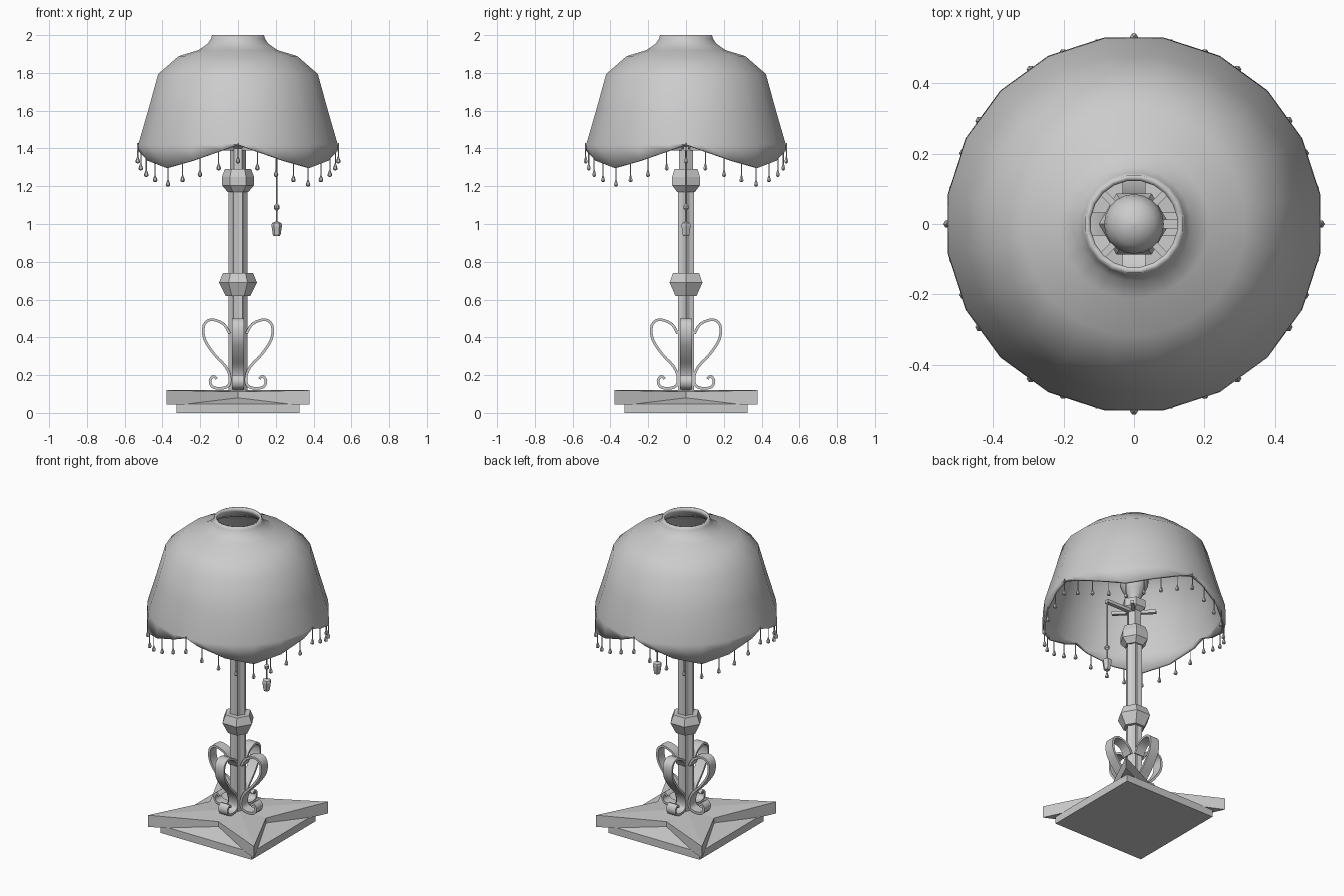
import bpy, bmesh, math
from mathutils import Vector, Matrix

if "Cube" in bpy.data.objects:
    bpy.data.objects.remove(bpy.data.objects["Cube"])


def add_mesh(name, bm, smooth=False):
    bmesh.ops.remove_doubles(bm, verts=bm.verts, dist=1e-5)
    bmesh.ops.recalc_face_normals(bm, faces=bm.faces)
    me = bpy.data.meshes.new(name)
    bm.to_mesh(me)
    bm.free()
    ob = bpy.data.objects.new(name, me)
    bpy.context.collection.objects.link(ob)
    if smooth:
        bpy.context.view_layer.objects.active = ob
        ob.select_set(True)
        bpy.ops.object.shade_smooth_by_angle(angle=math.radians(40))
        ob.select_set(False)
    return ob


def loft(bm, rings, cap=True):
    """Bridge closed rings of points, capping both ends."""
    vs = [[bm.verts.new(p) for p in ring] for ring in rings]
    n = len(vs[0])
    for a, b in zip(vs, vs[1:]):
        for i in range(n):
            bm.faces.new((a[i], a[(i + 1) % n], b[(i + 1) % n], b[i]))
    if cap:
        bm.faces.new(vs[0][::-1])
        bm.faces.new(vs[-1])


def ring(r, z, n, x=0.0, y=0.0, phase=0.0):
    return [(x + r * math.cos(phase + math.tau * i / n),
             y + r * math.sin(phase + math.tau * i / n), z) for i in range(n)]


def turned(name, profile, n, x=0.0, smooth=False):
    bm = bmesh.new()
    loft(bm, [ring(r, z, n, x) for r, z in profile])
    return add_mesh(name, bm, smooth)


# Lower base slab with sloping top
bm = bmesh.new()
loft(bm, [[(sx * h, sy * h, z) for sx, sy in ((-1, -1), (1, -1), (1, 1), (-1, 1))]
          for h, z in ((0.325, 0), (0.325, 0.048), (0.16, 0.09))])
add_mesh("base_slab", bm)

# Four-pointed upper base plate, slightly dished at the notches
bm = bmesh.new()
star = []
for k in range(8):
    a = math.radians(45 * k)
    tip = k % 2
    r = 0.378 * math.sqrt(2) if tip else 0.2
    star.append((r * math.cos(a), r * math.sin(a), 0.12 if tip else 0.112))
bot = [bm.verts.new((x, y, 0.045)) for x, y, z in star]
top = [bm.verts.new(p) for p in star]
cb, ct = bm.verts.new((0, 0, 0.045)), bm.verts.new((0, 0, 0.122))
for i in range(8):
    j = (i + 1) % 8
    bm.faces.new((bot[i], bot[j], top[j], top[i]))
    bm.faces.new((top[i], top[j], ct))
    bm.faces.new((bot[j], bot[i], cb))
add_mesh("base_star_plate", bm)

# Fluted column
bm = bmesh.new()
loft(bm, [[((0.05 if i % 2 == 0 else 0.038) * math.cos(math.tau * i / 12),
            (0.05 if i % 2 == 0 else 0.038) * math.sin(math.tau * i / 12), z)
           for i in range(12)] for z in (0.11, 1.2)])
add_mesh("column", bm)

# Hexagonal knobs and upper stem
turned("middle_knob", [(0.065, 0.62), (0.1, 0.69), (0.08, 0.74)], 6)
turned("upper_knob", [(0.055, 1.17), (0.085, 1.205), (0.085, 1.25), (0.07, 1.29)], 6)
turned("upper_stem", [(0.042, 1.28), (0.042, 1.4), (0.07, 1.42), (0.07, 1.47)], 6)

# Bulb
turned("bulb", [(0.035, 1.46), (0.04, 1.5), (0.065, 1.54), (0.082, 1.58), (0.085, 1.615),
                (0.078, 1.65), (0.06, 1.678), (0.03, 1.695), (0.004, 1.7)], 20, smooth=True)

# Small diagonal socket arms
bm = bmesh.new()
for k in range(4):
    m = Matrix.Rotation(math.radians(45 + 90 * k), 4, 'Z') @ Matrix.Translation((0.085, 0, 1.4))
    bmesh.ops.create_cube(bm, size=1, matrix=m @ Matrix.Diagonal((0.09, 0.02, 0.02, 1)))
add_mesh("socket_arms", bm)

# Scroll straps: flat strip swept along a smooth curl, four times round
path = [(0.045, 0.42), (0.075, 0.47), (0.14, 0.494), (0.18, 0.465), (0.177, 0.39), (0.125, 0.31),
        (0.065, 0.245), (0.043, 0.19), (0.05, 0.145), (0.09, 0.13), (0.135, 0.138),
        (0.148, 0.17), (0.13, 0.195), (0.113, 0.18)]
pts = [Vector(p) for p in path]
fine = []
for i in range(len(pts) - 1):
    p0, p1, p2, p3 = pts[max(i - 1, 0)], pts[i], pts[i + 1], pts[min(i + 2, len(pts) - 1)]
    for s in range(3):
        t = s / 3
        fine.append(0.5 * (2 * p1 + (p2 - p0) * t + (2 * p0 - 5 * p1 + 4 * p2 - p3) * t * t
                           + (3 * p1 - p0 - 3 * p2 + p3) * t ** 3))
fine.append(pts[-1])
for k in range(4):
    bm = bmesh.new()
    rings = []
    for i, p in enumerate(fine):
        d = (fine[min(i + 1, len(fine) - 1)] - fine[max(i - 1, 0)]).normalized()
        nrm = Vector((-d.y, d.x)) * 0.007
        a, b = p + nrm, p - nrm
        rings.append([(a.x, -0.032, a.y), (a.x, 0.032, a.y), (b.x, 0.032, b.y), (b.x, -0.032, b.y)])
    loft(bm, rings)
    bm.transform(Matrix.Rotation(math.radians(90 * k), 4, 'Z'))
    add_mesh(f"scroll_strap_{k + 1}", bm, smooth=True)

# Scalloped shade: 20 sides plus a cusp column on each axis
C9 = math.cos(math.radians(9))
cols = []
for q in range(4):
    for a, r, z in ((0, C9, 1.42), (9, 1, 1.39), (27, 1, 1.335),
                    (45, 1, 1.297), (63, 1, 1.335), (81, 1, 1.39)):
        cols.append((math.radians(a + 90 * q), r, z))
profile = [(0.139, 2.0), (0.145, 1.98), (0.162, 1.955), (0.213, 1.92), (0.318, 1.889),
           (0.428, 1.794), (0.482, 1.6), (0.535, 1.42)]
bm = bmesh.new()
rings = [[(r * f * math.cos(a), r * f * math.sin(a), z) for a, f, zb in cols] for r, z in profile]
rings.append([(0.537 * f * math.cos(a), 0.537 * f * math.sin(a), zb) for a, f, zb in cols])
loft(bm, rings, cap=False)
shade = add_mesh("lampshade", bm, smooth=True)
solid = shade.modifiers.new("thickness", 'SOLIDIFY')
solid.thickness = 0.016
solid.offset = -1

# Bead fringe following the scalloped rim
knots = [(0, 1.42), (9, 1.39), (27, 1.335), (45, 1.297)]


def rim_z(deg):
    d = deg % 90
    d = min(d, 90 - d)
    for (a0, z0), (a1, z1) in zip(knots, knots[1:]):
        if d <= a1:
            return z0 + (z1 - z0) * (d - a0) / (a1 - a0)


bm = bmesh.new()
for i in range(32):
    deg = 360 * i / 32
    a = math.radians(deg)
    off = math.radians((deg - 9) % 18 - 9)
    r = 0.537 * C9 / math.cos(math.radians(9) - abs(off)) - 0.006
    x, y, z = r * math.cos(a), r * math.sin(a), rim_z(deg)
    loft(bm, [ring(0.003, z + 0.01, 5, x, y), ring(0.003, z - 0.07, 5, x, y)])
    loft(bm, [ring(s, z - h, 6, x, y) for s, h in
              ((0.003, 0.062), (0.012, 0.087), (0.011, 0.094), (0.004, 0.099))])
add_mesh("bead_fringe", bm)

# Pull cord with arm, bead and tassel
PX = 0.205
bm = bmesh.new()
bmesh.ops.create_cube(bm, size=1, matrix=Matrix.Translation((0.12, 0, 1.4))
                      @ Matrix.Diagonal((0.18, 0.025, 0.02, 1)))
add_mesh("pull_arm", bm)
turned("pull_cord", [(0.005, 1.0), (0.005, 1.4)], 6, PX)
turned("pull_bead", [(0.005, 1.072), (0.014, 1.081), (0.014, 1.096), (0.005, 1.105)], 8, PX)
turned("pull_tassel", [(0.016, 0.936), (0.021, 0.945), (0.028, 0.992), (0.025, 1.005), (0.008, 1.012)], 6, PX)
